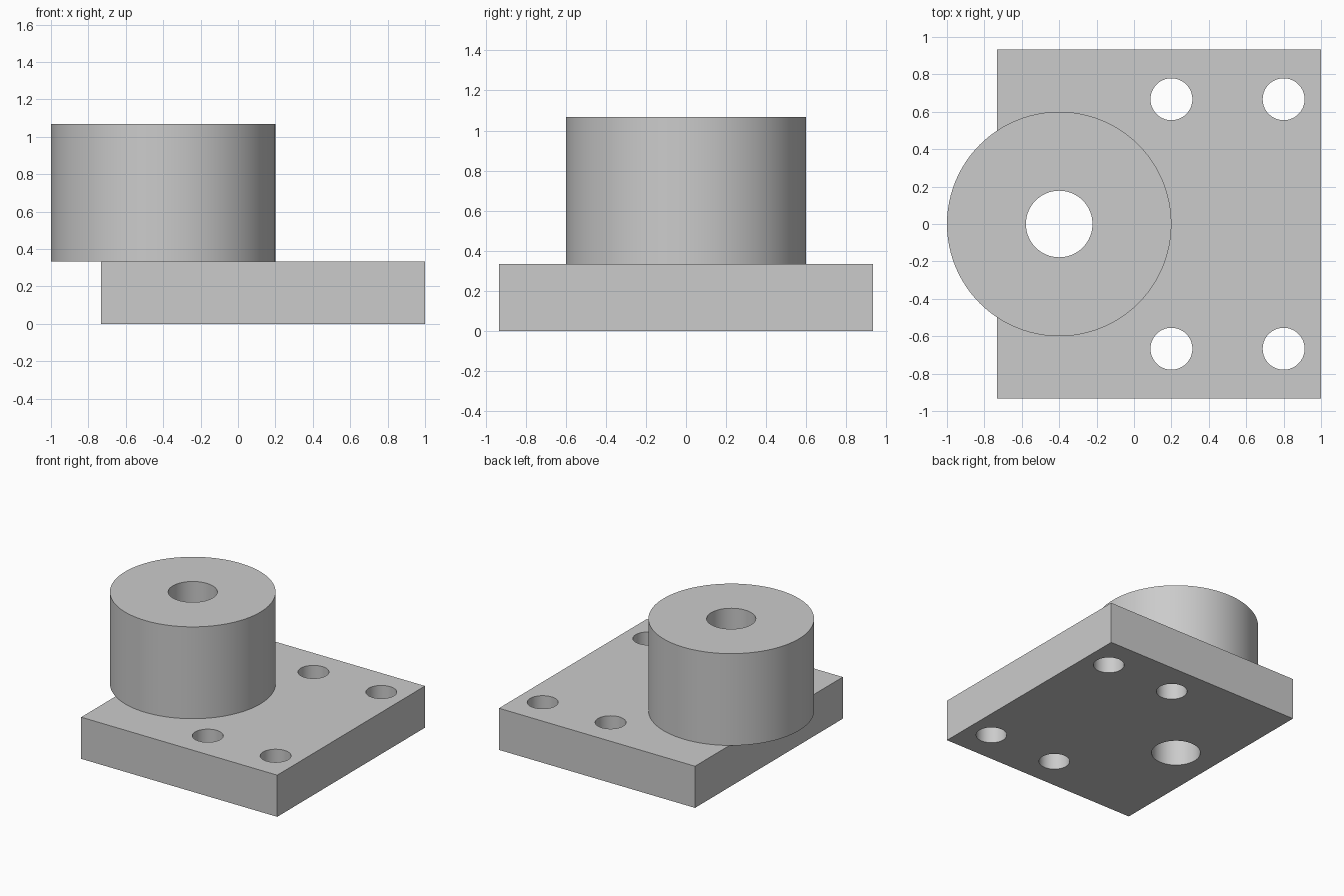
import bpy
import math

default_cube = bpy.data.objects.get("Cube")
if default_cube:
    bpy.data.objects.remove(default_cube, do_unlink=True)

PLATE_TOP = 0.333
BOSS_TOP = 1.067
BOSS_X = -0.4

# Single grey metal
grey = bpy.data.materials.new("grey_metal")
grey.use_nodes = True
colour = (0.6, 0.6, 0.6, 1.0)
grey.diffuse_color = colour
grey.node_tree.nodes["Principled BSDF"].inputs["Base Color"].default_value = colour


def cylinder(name, x, y, radius, bottom, top, sides=96):
    bpy.ops.mesh.primitive_cylinder_add(
        vertices=sides, radius=radius, depth=top - bottom,
        location=(x, y, (bottom + top) / 2))
    obj = bpy.context.object
    obj.name = name
    return obj


def drill(target, x, y, radius):
    """Cut a vertical through hole and remove the cutter."""
    cutter = cylinder("hole_cutter", x, y, radius, -0.5, 1.5, 64)
    cutter.hide_render = True
    cut = target.modifiers.new("hole", "BOOLEAN")
    cut.operation = "DIFFERENCE"
    cut.solver = "EXACT"
    cut.object = cutter
    bpy.context.view_layer.objects.active = target
    bpy.ops.object.modifier_apply(modifier=cut.name)
    bpy.data.objects.remove(cutter, do_unlink=True)


def finish(obj):
    obj.data.materials.clear()
    obj.data.materials.append(grey)
    bpy.ops.object.select_all(action="DESELECT")
    obj.select_set(True)
    bpy.context.view_layer.objects.active = obj
    bpy.ops.object.shade_smooth_by_angle(angle=math.radians(30))


# Rectangular base plate
left, right, half_depth = 1.0, -0.733, 0.933
bpy.ops.mesh.primitive_cube_add(size=1, location=((left + right) / 2, 0, PLATE_TOP / 2))
plate = bpy.context.object
plate.name = "base_plate"
plate.scale = (left - right, 2 * half_depth, PLATE_TOP)
bpy.ops.object.transform_apply(location=False, rotation=False, scale=True)

# Round boss overhanging the plate edge
boss = cylinder("round_boss", BOSS_X, 0, 0.6, PLATE_TOP, BOSS_TOP)

# Central bore through both parts
for part in (plate, boss):
    drill(part, BOSS_X, 0, 0.178)

# Four bolt holes
for x in (0.2, 0.8):
    for side in (-1, 1):
        drill(plate, x, side * 0.667, 0.112)

for part in (plate, boss):
    finish(part)
